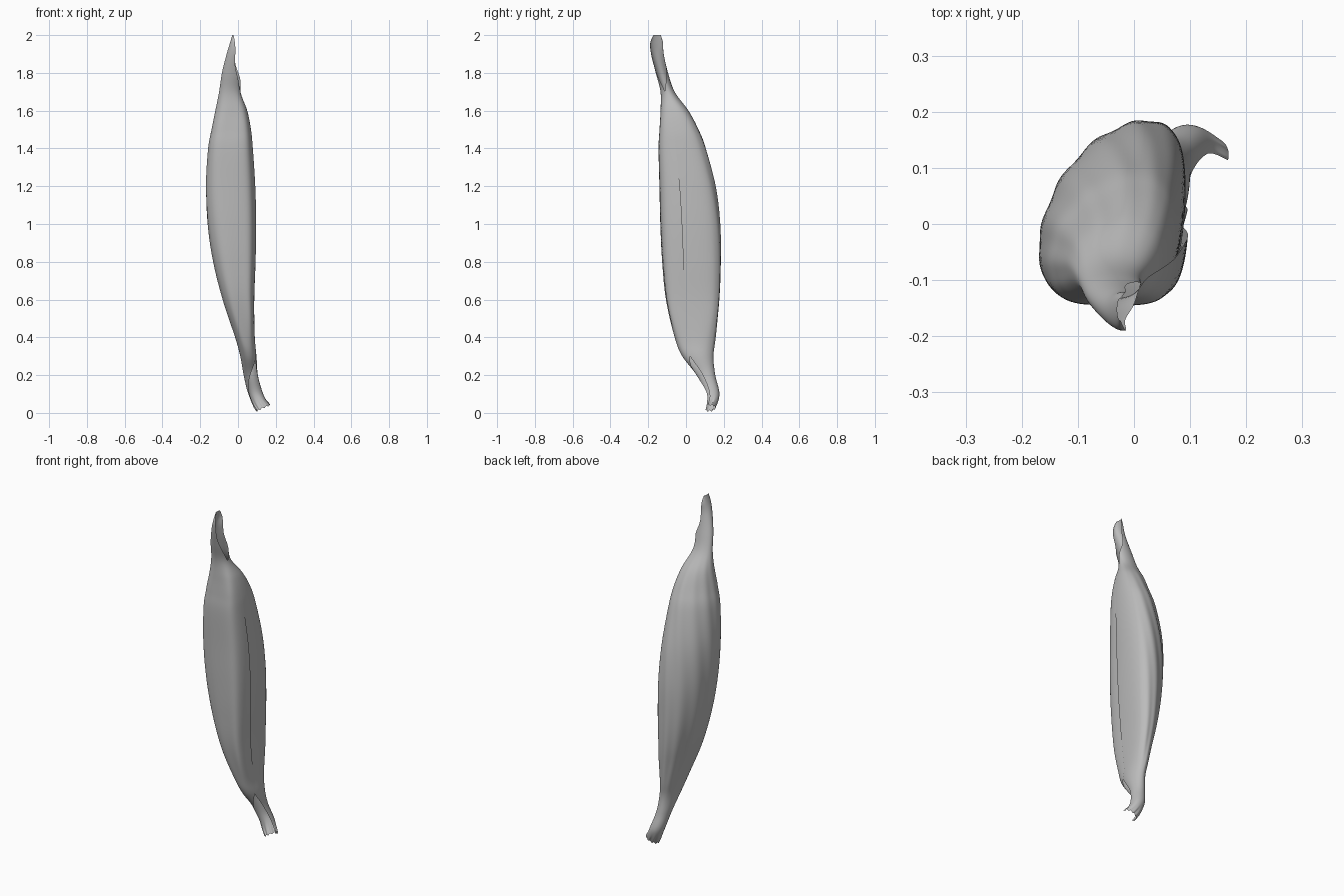
import bpy
import bmesh
import math

if "Cube" in bpy.data.objects:
    bpy.data.objects.remove(bpy.data.objects["Cube"], do_unlink=True)

RINGS, SIDES = 110, 110

# Stations up the husk: height, x limits, y limits
STATIONS = [
    (0.02, 0.098, 0.172, 0.085, 0.155), (0.1, 0.055, 0.137, 0.09, 0.177),
    (0.2, 0.03, 0.108, 0.055, 0.155), (0.3, 0.012, 0.1, -0.02, 0.145),
    (0.4, -0.015, 0.09, -0.06, 0.157), (0.6, -0.08, 0.088, -0.105, 0.178),
    (0.8, -0.13, 0.095, -0.125, 0.185), (1.0, -0.16, 0.098, -0.135, 0.18),
    (1.2, -0.17, 0.093, -0.14, 0.155), (1.4, -0.158, 0.08, -0.145, 0.105),
    (1.5, -0.14, 0.07, -0.14, 0.065), (1.6, -0.12, 0.05, -0.135, 0.012),
    (1.7, -0.1, 0.015, -0.135, -0.06), (1.8, -0.085, 0.02, -0.16, -0.095),
    (1.9, -0.06, 0.018, -0.185, -0.118), (1.96, -0.042, 0.002, -0.189, -0.122),
    (2.0, -0.03, -0.02, -0.172, -0.133),
]


def smooth(low, high, value):
    t = max(0, min(1, (value - low) / (high - low)))
    return t * t * (3 - 2 * t)


def mix(a, b, t):
    return a + (b - a) * t


def station(u):
    """Smooth curve through the stations, u from 0 to 1."""
    last = len(STATIONS) - 1
    i = min(int(u * last), last - 1)
    t = u * last - i
    rows = [STATIONS[max(0, min(last, i + k))] for k in (-1, 0, 1, 2)]
    return [b + t * ((c - a) + t * ((2 * a - 5 * b + 4 * c - d)
            + t * (3 * b - a - 3 * c + d))) / 2 for a, b, c, d in zip(*rows)]


def husk_point(u, v):
    z, x0, x1, y0, y1 = station(u)
    tip, stem = smooth(1.65, 1.88, z), 1 - smooth(0.08, 0.36, z)
    body = smooth(0.25, 0.55, z) * (1 - smooth(1.5, 1.75, z))

    # The sheet wraps past itself on the body and opens at both ends
    start = mix(mix(-0.6, 1.4, tip), -0.2, stem)
    end = mix(mix(math.tau - 0.2, math.tau - 1.4, tip), math.pi + 0.5, stem)
    angle = mix(start, end, v)

    # Tucked inner edge and slanting wrinkles round the back
    tuck = 0.1 * (1 - tip) * (1 - 0.6 * smooth(1.1, 1.5, z))
    radius = 1 - tuck * (1 - smooth(start, start + 1.2, angle))
    back = max(0, math.sin(angle - 0.5)) * body
    radius += 0.02 * back * math.sin(11 * angle + 7 * z + math.sin(5 * z))
    radius += 0.008 * body * math.sin(5 * angle - 3 * z)

    # Section leans to one diagonal, with a full corner beside the seam
    corner = max(0, math.cos(angle + 0.8)) ** 3
    skew = body * (0.35 - 0.75 * corner)
    x = (x0 + x1) / 2 + (x1 - x0) / 2 * radius * math.cos(angle)
    y = (y0 + y1) / 2 + (y1 - y0) / 2 * radius * math.sin(angle + skew)

    # Slanted, slightly ragged cut at the stem
    cut = 1 - smooth(0.02, 0.1, z)
    z += cut * (0.45 * (x - 0.12) + 0.004 * math.sin(40 * v))
    return x, y, max(0, z)


# Husk: one thin rolled sheet
bm = bmesh.new()
grid = [[bm.verts.new(husk_point(i / RINGS, j / SIDES)) for j in range(SIDES + 1)]
        for i in range(RINGS + 1)]
for lower, upper in zip(grid, grid[1:]):
    for j in range(SIDES):
        bm.faces.new((lower[j], lower[j + 1], upper[j + 1], upper[j]))
mesh = bpy.data.meshes.new("rolled_husk")
bm.to_mesh(mesh)
bm.free()
husk = bpy.data.objects.new("rolled_husk", mesh)
bpy.context.collection.objects.link(husk)

# Plain grey material
grey = bpy.data.materials.new("plain_grey")
grey.use_nodes = True
colour = (0.5, 0.5, 0.5, 1)
grey.diffuse_color = colour
grey.node_tree.nodes["Principled BSDF"].inputs["Base Color"].default_value = colour
mesh.materials.append(grey)

bpy.context.view_layer.objects.active = husk
husk.select_set(True)
bpy.ops.object.shade_smooth_by_angle(angle=math.radians(50))
